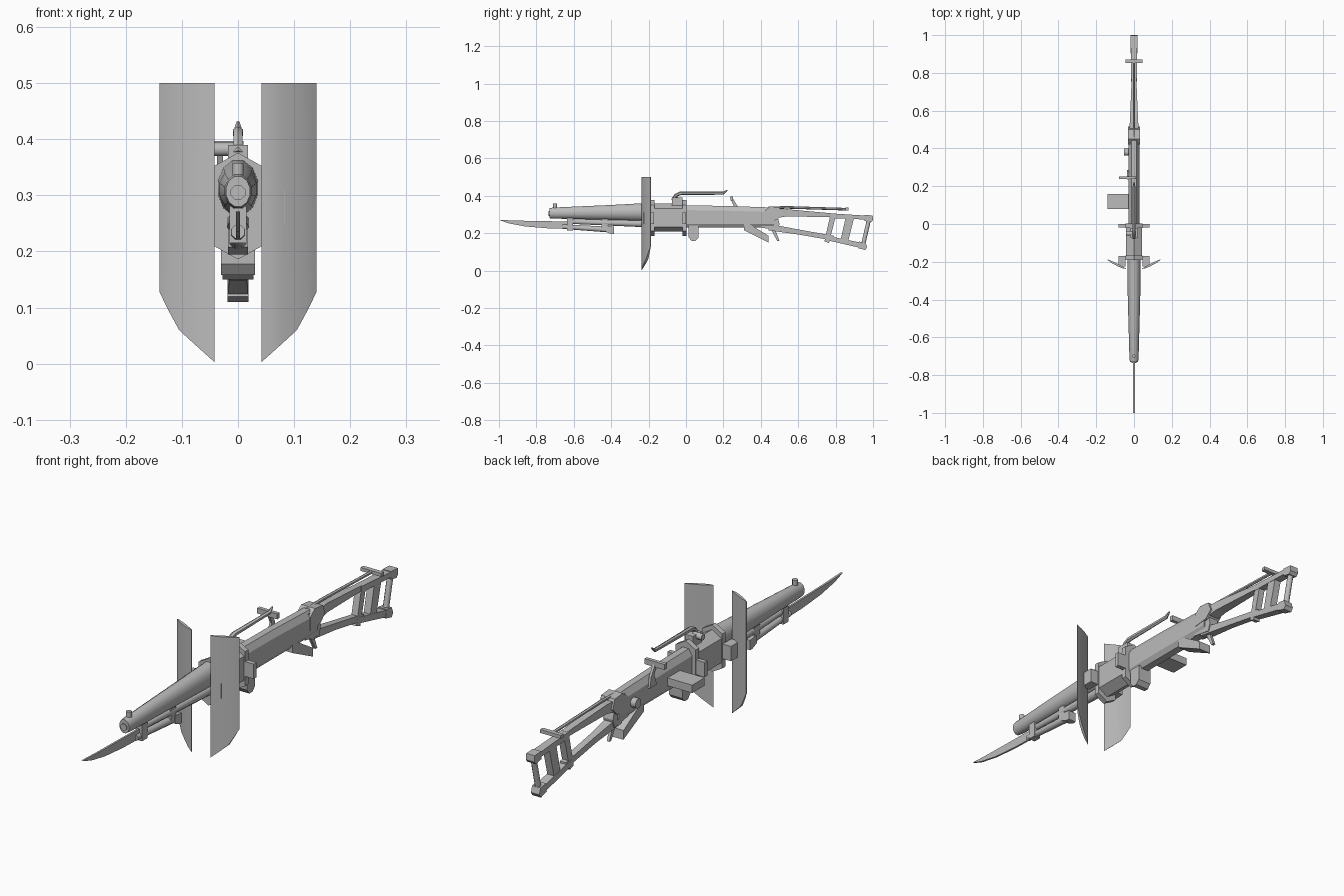
import bpy, bmesh, math
from mathutils import Vector

if "Cube" in bpy.data.objects:
    bpy.data.objects.remove(bpy.data.objects["Cube"])

grey = bpy.data.materials.new("steel grey")
grey.diffuse_color = (0.5, 0.5, 0.5, 1)
grey.use_nodes = True
grey.node_tree.nodes["Principled BSDF"].inputs["Base Color"].default_value = grey.diffuse_color


def finish(name, bm, smooth=0):
    bmesh.ops.recalc_face_normals(bm, faces=bm.faces)
    me = bpy.data.meshes.new(name)
    bm.to_mesh(me)
    bm.free()
    me.materials.append(grey)
    ob = bpy.data.objects.new(name, me)
    bpy.context.collection.objects.link(ob)
    if smooth:
        bpy.ops.object.select_all(action='DESELECT')
        bpy.context.view_layer.objects.active = ob
        ob.select_set(True)
        bpy.ops.object.shade_smooth_by_angle(angle=math.radians(smooth))
    return ob


def loft(name, rings, smooth=0):
    """Skin a list of equal-length rings and cap both ends."""
    bm = bmesh.new()
    vs = [[bm.verts.new(p) for p in r] for r in rings]
    n = len(vs[0])
    for a, b in zip(vs, vs[1:]):
        for i in range(n):
            bm.faces.new((a[i], a[(i + 1) % n], b[(i + 1) % n], b[i]))
    bm.faces.new(vs[0])
    bm.faces.new(vs[-1])
    return finish(name, bm, smooth)


def plate(name, yz, x0, x1):
    """Side-view outline extruded across x."""
    return loft(name, [[(x, y, z) for y, z in yz] for x in (x0, x1)])


def box(name, x, y, z):
    return plate(name, [(y[0], z[0]), (y[1], z[0]), (y[1], z[1]), (y[0], z[1])], *x)


def bar(name, path, r, n=8, smooth=50):
    """Round bar along a path; r is one radius or one per point."""
    pts = [Vector(p) for p in path]
    rs = r if isinstance(r, (list, tuple)) else [r] * len(pts)
    rings = []
    for i, p in enumerate(pts):
        d = (pts[min(i + 1, len(pts) - 1)] - pts[max(i - 1, 0)]).normalized()
        u = d.cross(Vector((0, 0, 1)) if abs(d.z) < .9 else Vector((0, 1, 0))).normalized()
        v = d.cross(u)
        rings.append([p + rs[i] * (u * math.cos(t) + v * math.sin(t))
                      for t in [2 * math.pi * (k + .5) / n for k in range(n)]])
    return loft(name, rings, smooth)


def hexagon(y, w, bottom, top, slope):
    """Tall six-sided section, pointed at top and bottom."""
    return [(0, y, top), (w, y, top - slope), (w, y, bottom + slope),
            (0, y, bottom), (-w, y, bottom + slope), (-w, y, top - slope)]


def octagon(y, w, bottom, top):
    c, h = (top + bottom) / 2, (top - bottom) / 2
    return [(w * math.cos(t), y, c + h * math.sin(t))
            for t in [math.pi * (k + .5) / 6 for k in range(12)]]


# Barrel shroud and muzzle
loft("barrel_shroud", [octagon(-.73, .022, .279, .335), octagon(-.71, .025, .277, .338),
                       octagon(-.4, .034, .27, .352), octagon(-.17, .037, .262, .365)], 40)
bar("muzzle", [(0, -.735, .305), (0, -.70, .305)], .014)
bar("front_sight", [(0, -.70, .33), (0, -.70, .358)], .011)

# Under-barrel tube and its clamps
bar("lower_tube", [(0, -.62, .262), (0, -.17, .25)], [.013, .022])
for y in (-.62, -.435):
    box("tube_clamp", (-.015, .015), (y - .017, y + .017), (.215, .282))

# Bayonet
blade = [(-1, .271), (-.9, .267), (-.62, .262), (-.62, .223), (-.74, .226), (-.86, .236), (-.95, .253)]
plate("bayonet_blade", blade, -.004, .004)
bar("bayonet_handle", [(0, -.66, .235), (0, -.39, .218)], [.013, .017])
plate("bayonet_pommel", [(-.43, .24), (-.385, .235), (-.385, .195), (-.40, .195), (-.43, .208)], -.018, .018)

# Central housing between two collars
loft("housing", [hexagon(y, .042, .208, .358, .026) for y in (-.17, 0)])
for y in (-.19, -.02):
    loft("collar", [hexagon(k, .045, .186, .376, .025) for k in (y, y + .022)])
    box("collar_crossbar", (-.083, .083), (y + .002, y + .02), (.25, .31))

# Curved shields either side, with brackets to the crossbar
curve = [(.042, -.238, .003), (.06, -.235, .019), (.08, -.227, .037),
         (.105, -.214, .06), (.125, -.202, .097), (.14, -.19, .128)]
for s in (-1, 1):
    rings = [[(s * x, y, .5), (s * x, y, z), (s * x * .99, y + t, z), (s * x * .99, y + t, .5)]
             for (x, y, z), t in zip(curve, (.002, .009, .013, .012, .008, .002))]
    loft("shield", rings, 30)
    box("shield_bracket", sorted((s * .045, s * .083)), (-.226, -.17), (.25, .31))

# Receiver
loft("receiver", [[(s * x, y, z) for s, x, z in
                   ((1, .014, t), (1, .029, t - .025), (1, .029, .25), (1, .016, .23),
                    (-1, .016, .23), (-1, .029, .25), (-1, .029, t - .025), (-1, .014, t))]
                  for y, t in ((0, .348), (.2, .346), (.47, .337))])
plate("receiver_tail", [(.42, .33), (.48, .325), (.5, .25), (.49, .215), (.40, .23)], -.022, .022)
plate("magazine", [(.012, .24), (.068, .24), (.066, .175), (.05, .158), (.03, .158), (.014, .178)], -.03, .03)
box("side_magazine", (-.14, -.025), (.08, .16), (.262, .294))
bar("bolt_knob", [(-.02, .38, .28), (-.052, .38, .28)], .02)

# Grip fin and trigger
plate("grip_fin", [(.31, .262), (.345, .245), (.44, .187), (.442, .15), (.31, .205 + .01)], -.028, .028)
plate("trigger", [(.455, .225), (.475, .225), (.50, .158), (.488, .158), (.465, .20)], -.006, .006)

# Raised handle over the housing
box("handle_base", (-.018, .018), (-.075, -.02), (.345, .39))
bar("handle_arm", [(0, -.05, .382), (-.042, -.05, .382)], .013)
bar("handle_rod", [(0, -.072, .375), (0, -.055, .402), (0, -.03, .413), (0, .20, .414), (0, .222, .43)],
    [.009, .009, .01, .008, .003], 6)

# Rear sight on the left side
loft("sight_post", [[(-.037, y, z), (-.027, y, z), (-.027, y + w, z), (-.037, y + w, z)]
                    for y, w, z in ((.24, .045, .30), (.255, .02, .345), (.236, .012, .39))])
box("sight_crossbar", (-.08, .01), (.237, .252), (.375, .397))

# Bracket joining receiver and stock
plate("stock_bracket", [(.42, .32), (.45, .343), (.50, .338), (.515, .30), (.485, .27), (.42, .263)], -.031, .031)


def strut(name, stations):
    """Rectangular strut: y, half width, bottom, top."""
    loft(name, [[(-w, y, a), (w, y, a), (w, y, b), (-w, y, b)] for y, w, a, b in stations])


strut("upper_strut", [(.45, .029, .275, .325), (.54, .022, .29, .328), (.78, .012, .285, .306)])
strut("lower_strut", [(.44, .02, .215, .25), (.60, .014, .193, .22), (.79, .013, .16, .186)])

# Skeleton butt frame
strut("frame_top", [(.77, .015, .28, .306), (.99, .018, .272, .292)])
strut("frame_bottom", [(.755, .015, .162, .186), (.955, .018, .116, .145)])
for name, y, w, half in (("front_slat", .77, .03, .014), ("middle_slat", .855, .045, .015)):
    plate(name, [(y, .29), (y + w, .288), (y + w - .035, .148), (y - .03, .156)], -half, half)
bar("butt_rod", [(0, .98, .28), (0, .945, .13)], .012)
plate("butt_top_cap", [(.955, .297), (.998, .295), (1.0, .27), (.99, .258), (.955, .265)], -.019, .019)
plate("butt_bottom_cap", [(.925, .155), (.96, .15), (.968, .125), (.958, .11), (.92, .12)], -.019, .019)

# Sighting rod with cross handle above the stock
bar("stock_rod", [(0, .44, .335), (0, .54, .338), (0, .86, .328)], .007, 6)
box("rod_cross_handle", (-.046, .046), (.852, .87), (.322, .336))
